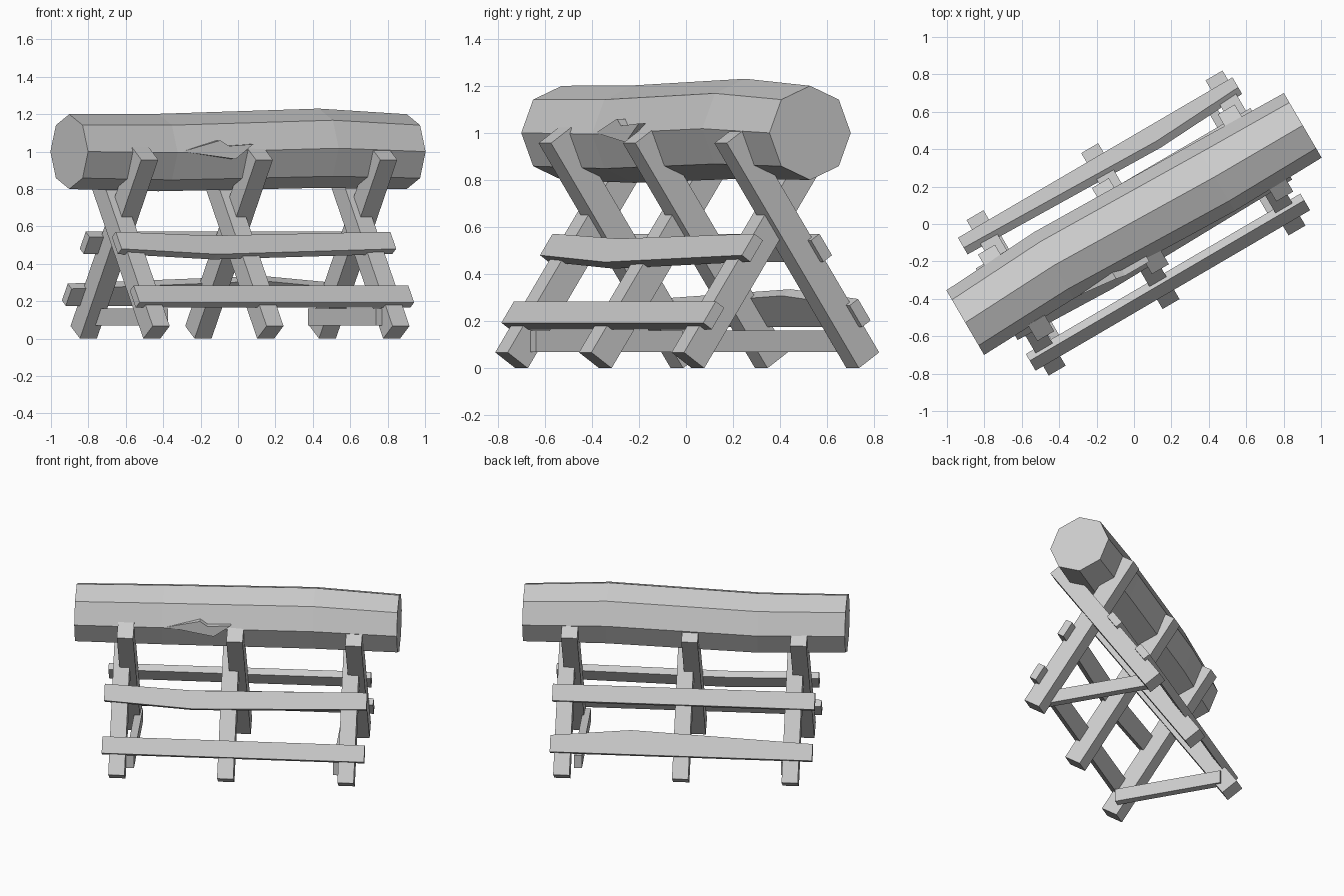
import bpy, bmesh, math
from mathutils import Vector

if "Cube" in bpy.data.objects:
    bpy.data.objects.remove(bpy.data.objects["Cube"], do_unlink=True)

TURN = math.radians(30.3)      # whole stand is turned about z
LEAN = math.atan(0.676)        # lean of the crossed legs

wood = bpy.data.materials.new("grey_wood")
wood.use_nodes = True
wood.diffuse_color = (0.6, 0.6, 0.6, 1)
wood.node_tree.nodes["Principled BSDF"].inputs["Base Color"].default_value = (0.6, 0.6, 0.6, 1)


def loft(name, rings):
    """Skin matching rings of points and cap both ends."""
    bm = bmesh.new()
    loops = [[bm.verts.new(p) for p in ring] for ring in rings]
    n = len(loops[0])
    for a, b in zip(loops, loops[1:]):
        for i in range(n):
            j = (i + 1) % n
            bm.faces.new((a[i], a[j], b[j], b[i]))
    bm.faces.new(loops[0])
    bm.faces.new(loops[-1])
    bmesh.ops.recalc_face_normals(bm, faces=bm.faces)
    mesh = bpy.data.meshes.new(name)
    bm.to_mesh(mesh)
    bm.free()
    mesh.materials.append(wood)
    obj = bpy.data.objects.new(name, mesh)
    obj.rotation_euler.z = TURN
    bpy.context.collection.objects.link(obj)
    return obj


def rect(centre, a, b):
    c, a, b = Vector(centre), Vector(a) / 2, Vector(b) / 2
    return [c - a - b, c + a - b, c + a + b, c - a + b]


# Log: eight-sided trunk, slightly crooked (along, sideways, height, radius)
sections = [(-1.045, 0, 1.0, 0.2), (-0.48, 0.025, 0.995, 0.207),
            (0.5, 0, 1.018, 0.212), (1.045, 0, 1.0, 0.2)]
loft("log", [[(u, v + r * math.cos(k * math.pi / 4), z + r * math.sin(k * math.pi / 4))
              for k in range(8)] for u, v, z, r in sections])

# Splinter lifting off the front of the log
shard = [(-0.45, -0.18, 1.0), (-0.23, -0.205, 1.06), (-0.18, -0.215, 1.03),
         (-0.03, -0.215, 1.04), (-0.14, -0.215, 0.96)]
loft("splinter", [shard, [(u, v + 0.05, z) for u, v, z in shard]])

# Crossed legs, three pairs
for side, label, stations in ((-1, "front_foot", (-0.75, -0.045, 0.735)),
                              (1, "back_foot", (-0.71, 0.0, 0.77))):
    across = (0, side * 0.12 * math.cos(LEAN), 0.12 * math.sin(LEAN))
    for i, u in enumerate(stations):
        loft(f"{label}_leg_{i + 1}",
             [rect((u, side * v, z), (0.105, 0, 0), across)
              for v, z in ((0.42, 0.034), (-0.23, 0.99))])

# Rails lying on the sloping legs (along, drop of lower edge, lift of upper edge)
plain = [(-0.85, 0, 0), (0.85, 0, 0)]
sagging = [(-0.85, 0, 0), (-0.27, -0.035, -0.025), (0.85, 0, 0)]
bulging = [(-0.85, 0, 0), (0.33, 0, 0.05), (0.85, 0, 0)]
for name, side, v, z, path in (("front_lower_rail", -1, 0.36, 0.225, plain),
                               ("front_upper_rail", -1, 0.17, 0.512, sagging),
                               ("back_lower_rail", 1, 0.36, 0.235, bulging),
                               ("back_upper_rail", 1, 0.17, 0.512, plain)):
    up = Vector((0, -side * math.sin(LEAN), math.cos(LEAN)))
    out = Vector((0, side * math.cos(LEAN), math.sin(LEAN))) * 0.05
    rings = []
    for u, low, high in path:
        centre = Vector((u, side * v, z)) + up * (low + high) / 2
        rings.append(rect(centre, out, up * (0.11 + high - low)))
    loft(name, rings)

# Low cross braces inside the end leg pairs
for name, u in (("left_brace", 0.67), ("right_brace", -0.67)):
    loft(name, [rect((u, v, 0.115), (0.05, 0, 0), (0, 0, 0.09)) for v in (-0.36, 0.36)])
